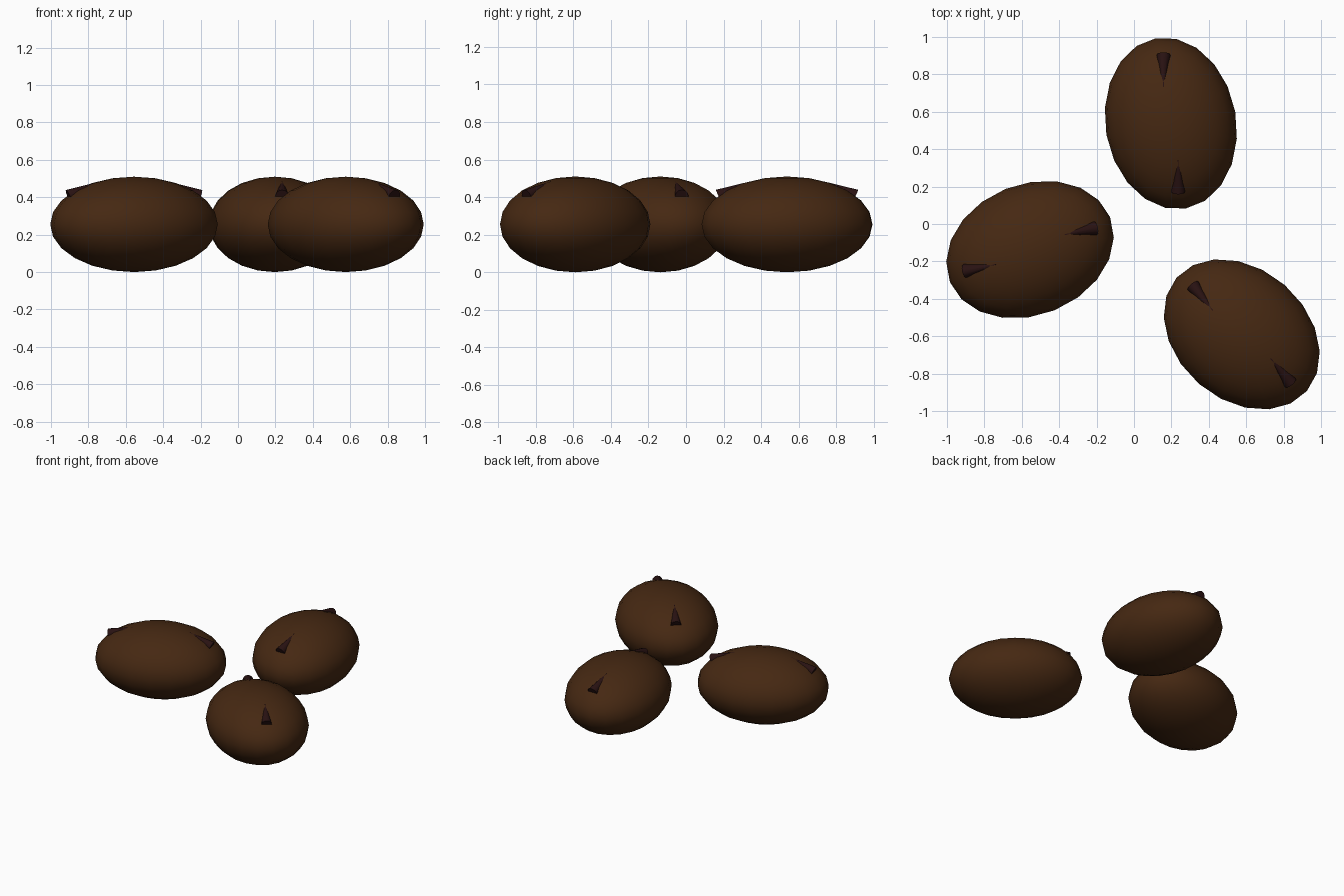
import bpy
from math import radians, sin, cos
from mathutils import Vector, Matrix

cube = bpy.data.objects.get("Cube")
if cube:
    bpy.data.objects.remove(cube, do_unlink=True)


def make_material(name, colour):
    mat = bpy.data.materials.new(name)
    mat.use_nodes = True
    mat.diffuse_color = colour
    mat.node_tree.nodes["Principled BSDF"].inputs["Base Color"].default_value = colour
    return mat


brown = make_material("roasted_brown", (0.06, 0.021, 0.006, 1))
dark = make_material("dark_brown", (0.022, 0.006, 0.006, 1))

HALF_SIZE = Vector((0.462, 0.35, 0.255))


def finish(name, mat, angle):
    obj = bpy.context.object
    obj.name = name
    obj.data.materials.append(mat)
    bpy.ops.object.shade_smooth_by_angle(angle=radians(angle))
    return obj


def add_bean(name, x, y, turn):
    # Flattened oval body
    place = Matrix.Translation((x, y, HALF_SIZE.z)) @ Matrix.Rotation(radians(turn), 4, "Z")
    bpy.ops.mesh.primitive_uv_sphere_add(segments=20, ring_count=12, radius=1)
    body = finish(name + "_body", brown, 60)
    body.matrix_world = place @ Matrix.Diagonal((*HALF_SIZE, 1))

    # Half-sunk tapered nibs, one at each end, pointing to the middle
    for end, label in ((0, "first"), (180, "second")):
        base = Vector((0.366, -0.025, 0.15))
        run = Vector((-0.17 * cos(radians(10)), 0.17 * sin(radians(10)), 0.075))
        bpy.ops.mesh.primitive_cone_add(vertices=12, radius1=0.037, radius2=0.004, depth=run.length)
        nib = finish(name + "_" + label + "_nib", dark, 40)
        nib.matrix_world = (place @ Matrix.Rotation(radians(end), 4, "Z")
                            @ Matrix.Translation(base + run / 2)
                            @ run.to_track_quat("Z", "Y").to_matrix().to_4x4())


add_bean("back_bean", 0.197, 0.538, 100)
add_bean("right_bean", -0.556, -0.137, 22)
add_bean("left_bean", 0.576, -0.59, -41)
